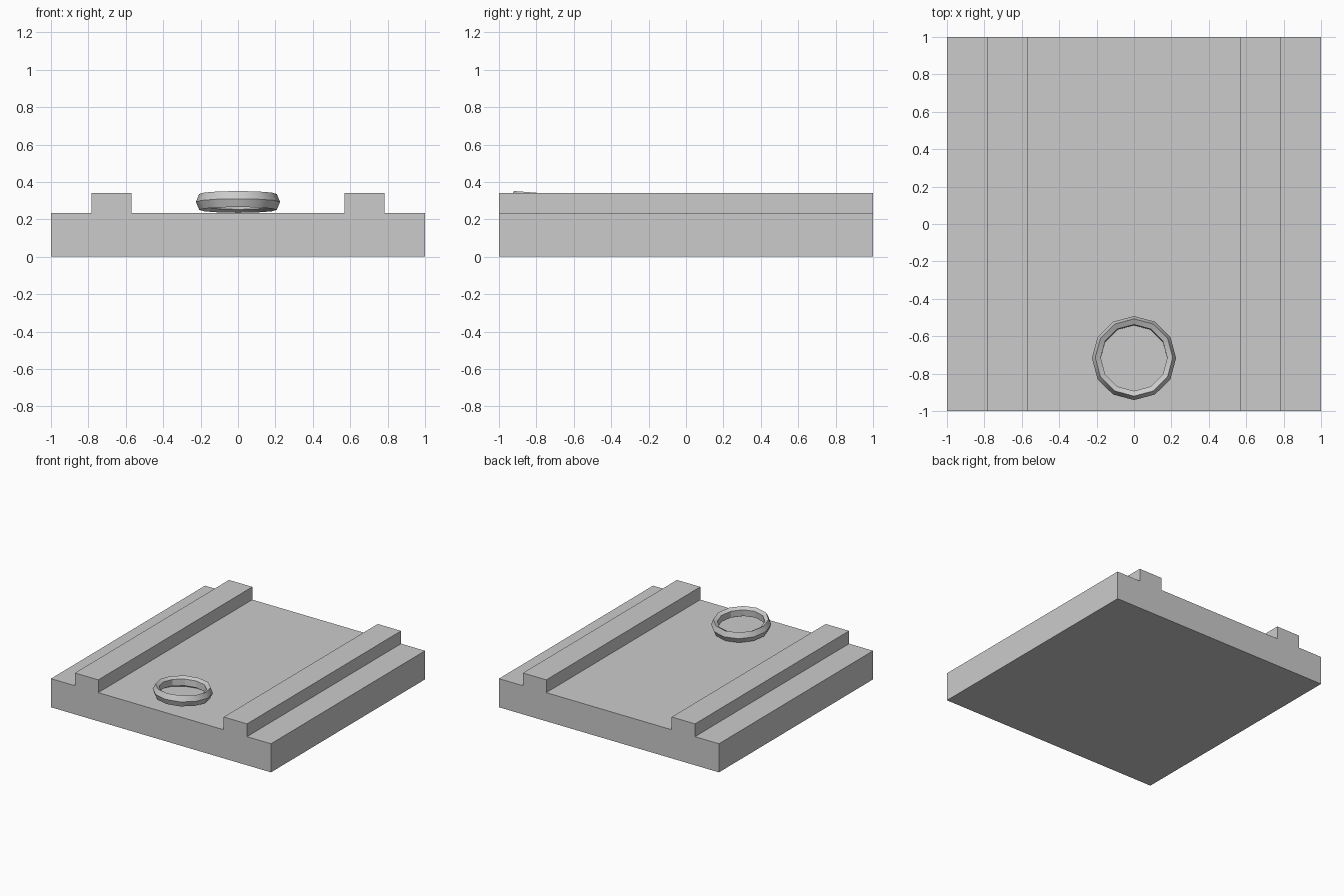
import bpy, bmesh, math

if "Cube" in bpy.data.objects:
    bpy.data.objects.remove(bpy.data.objects["Cube"])

def make_object(name, bm):
    bmesh.ops.recalc_face_normals(bm, faces=bm.faces)
    mesh = bpy.data.meshes.new(name)
    bm.to_mesh(mesh)
    bm.free()
    obj = bpy.data.objects.new(name, mesh)
    bpy.context.collection.objects.link(obj)
    return obj

# Slab with two raised rails: mirrored profile extruded front to back
half = [(1, 0), (1, 0.235), (0.782, 0.235), (0.782, 0.34), (0.57, 0.34), (0.57, 0.235)]
profile = half + [(-x, z) for x, z in reversed(half)]
bm = bmesh.new()
face = bm.faces.new([bm.verts.new((x, -1, z)) for x, z in profile])
ext = bmesh.ops.extrude_face_region(bm, geom=[face])
bmesh.ops.translate(bm, vec=(0, 2, 0),
                    verts=[v for v in ext["geom"] if isinstance(v, bmesh.types.BMVert)])
make_object("slab_with_rails", bm)

# Ring handle: twelve-sided, pentagonal section, slightly raised at the front
SEG, SIDES = 12, 5
bm = bmesh.new()
loops = []
for i in range(SEG):
    a = 2 * math.pi * i / SEG
    loop = []
    for j in range(SIDES):
        b = 2 * math.pi * j / SIDES
        r = 0.199 + 0.026 * math.cos(b)
        loop.append(bm.verts.new((r * math.cos(a), r * math.sin(a), 0.045 * math.sin(b))))
    loops.append(loop)
for i in range(SEG):
    p, q = loops[i], loops[(i + 1) % SEG]
    for j in range(SIDES):
        k = (j + 1) % SIDES
        bm.faces.new((p[j], q[j], q[k], p[k]))
ring = make_object("ring_handle", bm)
ring.location = (0, -0.717, 0.293)
ring.rotation_euler.x = -0.075

bpy.context.view_layer.objects.active = ring
ring.select_set(True)
bpy.ops.object.shade_smooth_by_angle(angle=math.radians(30))
